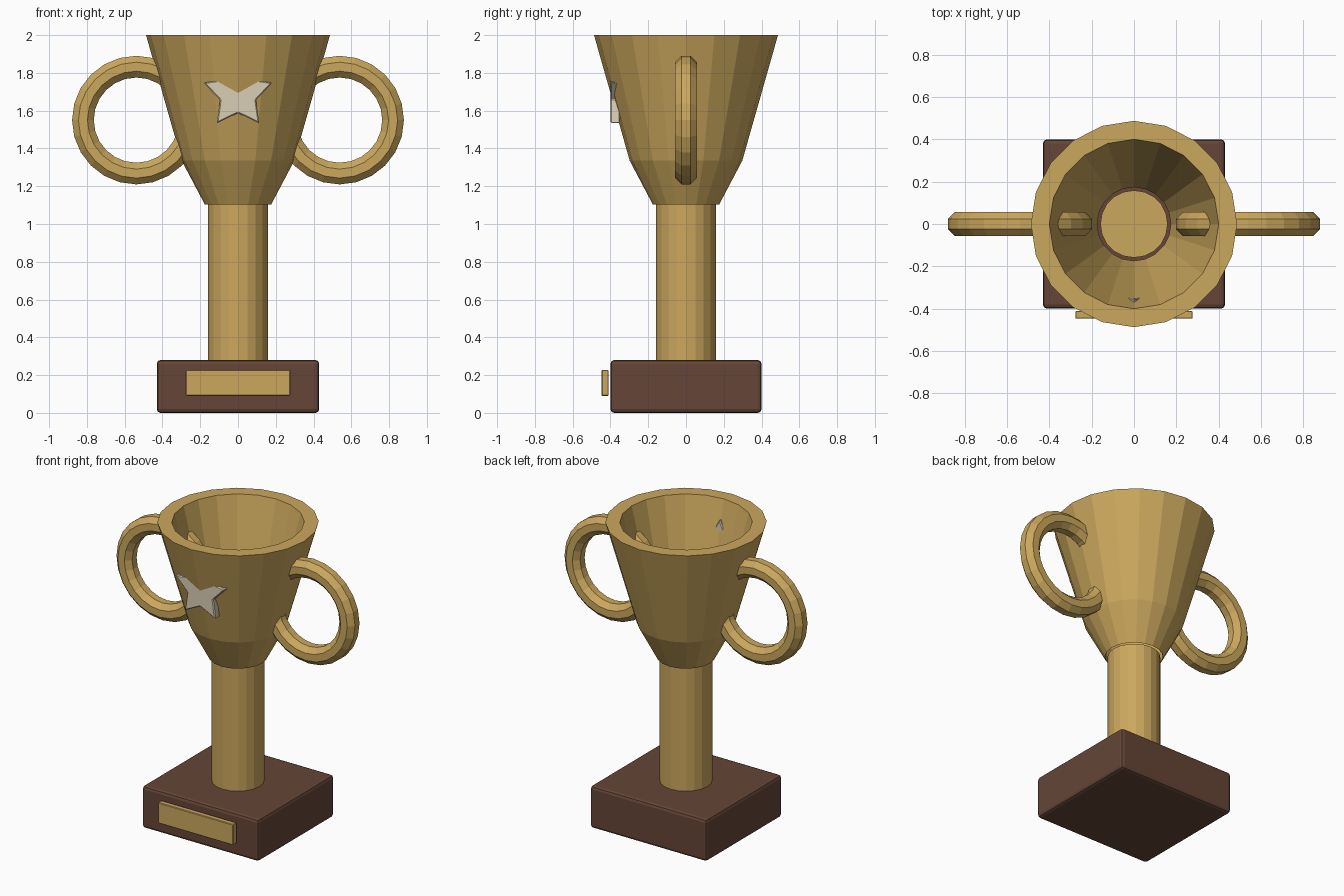
import bpy, bmesh
from math import sin, cos, pi

if "Cube" in bpy.data.objects:
    bpy.data.objects.remove(bpy.data.objects["Cube"])


def material(name, rgb):
    m = bpy.data.materials.new(name)
    m.diffuse_color = (*rgb, 1)
    m.use_nodes = True
    m.node_tree.nodes["Principled BSDF"].inputs["Base Color"].default_value = m.diffuse_color
    return m


GOLD = material("gold", (0.60, 0.39, 0.11))
WOOD = material("wood", (0.13, 0.06, 0.038))
SILVER = material("silver", (0.70, 0.62, 0.46))


def finish(name, bm, mat, bevel=0, segments=1):
    bmesh.ops.recalc_face_normals(bm, faces=bm.faces)
    me = bpy.data.meshes.new(name)
    bm.to_mesh(me)
    bm.free()
    me.materials.append(mat)
    ob = bpy.data.objects.new(name, me)
    bpy.context.collection.objects.link(ob)
    if bevel:
        mod = ob.modifiers.new("bevel", 'BEVEL')
        mod.width, mod.segments = bevel, segments
    return ob


def box(name, lo, hi, mat, bevel, segments=1):
    bm = bmesh.new()
    bmesh.ops.create_cube(bm, size=1)
    for v in bm.verts:
        v.co = [(a + b) / 2 + c * (b - a) for a, b, c in zip(lo, hi, v.co)]
    return finish(name, bm, mat, bevel, segments)


def skin(bm, rings, loop):
    # Quads between neighbouring rings of vertices
    n = len(rings[0])
    for i in range(len(rings) if loop else len(rings) - 1):
        a, b = rings[i], rings[(i + 1) % len(rings)]
        for j in range(n):
            k = (j + 1) % n
            bm.faces.new((a[j], a[k], b[k], b[j]))


def lathe(name, profile, sides, mat, caps=False):
    bm = bmesh.new()
    rings = [[bm.verts.new((r * cos(2 * pi * j / sides), r * sin(2 * pi * j / sides), z))
              for j in range(sides)] for r, z in profile]
    skin(bm, rings, False)
    if caps:
        bm.faces.new(rings[0])
        bm.faces.new(rings[-1])
    return finish(name, bm, mat)


def handle(name, cx, cz, major, minor, mat, n=24, m=8):
    # Full ring in the XZ plane with an octagonal section, flat side outward
    bm = bmesh.new()
    rings = []
    for i in range(n):
        a = 2 * pi * i / n
        ring = []
        for j in range(m):
            b = 2 * pi * (j + 0.5) / m
            r = major + minor * cos(b)
            ring.append(bm.verts.new((cx + r * cos(a), minor * sin(b), cz + r * sin(a))))
        rings.append(ring)
    skin(bm, rings, True)
    return finish(name, bm, mat)


# Plinth and plaque
box("base", (-0.43, -0.40, 0), (0.43, 0.40, 0.28), WOOD, 0.02, 2)
box("plaque", (-0.277, -0.447, 0.09), (0.277, -0.41, 0.228), GOLD, 0.004)

# Stem and open bowl
lathe("stem", [(0.159, 0.27), (0.159, 1.105)], 20, GOLD, caps=True)
lathe("bowl", [(0.176, 1.104), (0.298, 1.335), (0.487, 2.0), (0.40, 2.0), (0.174, 1.106),
               (0.176, 1.104)], 20, GOLD)

# Ring handles passing through the bowl wall
for side, sx in (("left", -1), ("right", 1)):
    handle("handle_" + side, sx * 0.538, 1.55, 0.283, 0.0622, GOLD)

# Upright star, its top point buried in the flared wall
bm = bmesh.new()
outline = []
for i in range(10):
    a = pi / 2 + i * pi / 5
    r = 0.192 if i % 2 == 0 else 0.10
    outline.append(bm.verts.new((r * cos(a), -0.40, 1.688 + r * sin(a))))
face = bm.faces.new(outline)
ext = bmesh.ops.extrude_face_region(bm, geom=[face], use_keep_orig=True)
for v in ext["geom"]:
    if isinstance(v, bmesh.types.BMVert):
        v.co.y += 0.05
finish("star", bm, SILVER, 0.006)
